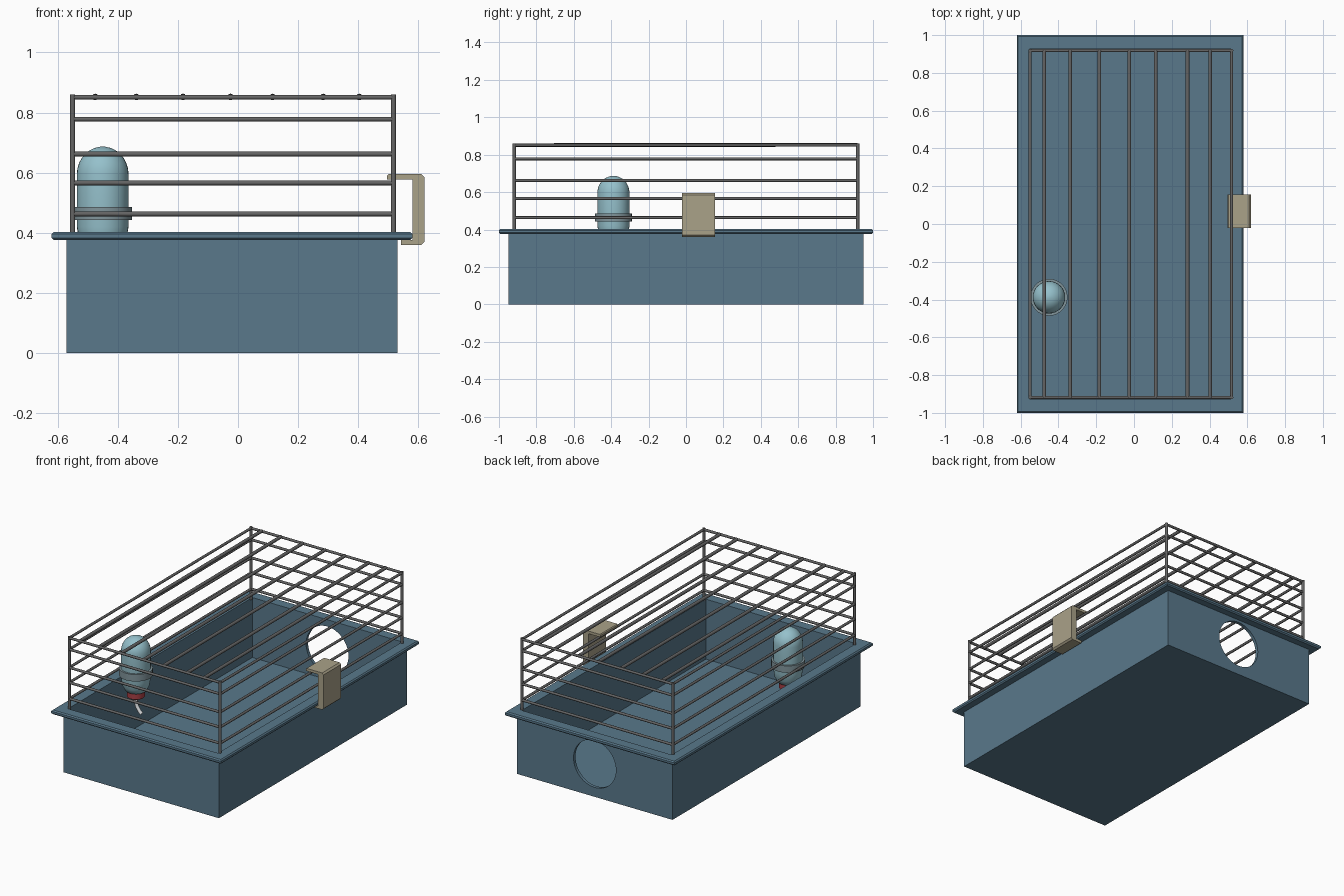
import bpy, bmesh, math
from mathutils import Vector

if "Cube" in bpy.data.objects:
    bpy.data.objects.remove(bpy.data.objects["Cube"])

CX = -0.02  # centre line of the tub


def mat(name, col):
    m = bpy.data.materials.new(name)
    m.diffuse_color = (*col, 1)
    m.use_nodes = True
    m.node_tree.nodes["Principled BSDF"].inputs["Base Color"].default_value = m.diffuse_color
    return m


BLUE = mat("tub_blue", (0.10, 0.19, 0.26))
WIRE = mat("wire_grey", (0.13, 0.13, 0.13))
AQUA = mat("bottle_aqua", (0.30, 0.53, 0.60))
BAND = mat("band_grey", (0.22, 0.30, 0.33))
RED = mat("cap_red", (0.40, 0.05, 0.06))
STEEL = mat("spout_steel", (0.70, 0.72, 0.74))
TAN = mat("clip_tan", (0.40, 0.36, 0.25))


def make(name, bm, material, smooth=False):
    bmesh.ops.recalc_face_normals(bm, faces=bm.faces)
    me = bpy.data.meshes.new(name)
    bm.to_mesh(me)
    bm.free()
    ob = bpy.data.objects.new(name, me)
    bpy.context.collection.objects.link(ob)
    me.materials.append(material)
    bpy.ops.object.select_all(action='DESELECT')
    bpy.context.view_layer.objects.active = ob
    ob.select_set(True)
    if smooth:
        bpy.ops.object.shade_smooth_by_angle(angle=math.radians(40))
    return ob


def skin(bm, rings, cap=True):
    for a, b in zip(rings, rings[1:]):
        for i in range(len(a)):
            j = (i + 1) % len(a)
            bm.faces.new((a[i], a[j], b[j], b[i]))
    if cap:
        bm.faces.new(rings[0])
        bm.faces.new(rings[-1])


def rod(bm, a, b, r=0.008, n=10):
    a, b = Vector(a), Vector(b)
    rot = (b - a).to_track_quat('Z', 'Y').to_matrix().to_4x4()
    rot.translation = (a + b) / 2
    bmesh.ops.create_cone(bm, cap_ends=True, segments=n, radius1=r, radius2=r,
                          depth=(b - a).length, matrix=rot)


def lathe(name, profile, centre, material, n=32, closed=False):
    bm = bmesh.new()
    rings = [[bm.verts.new((centre[0] + r * math.cos(2 * math.pi * i / n),
                            centre[1] + r * math.sin(2 * math.pi * i / n), z))
              for i in range(n)] for r, z in profile]
    skin(bm, rings + rings[:1] if closed else rings, not closed)
    return make(name, bm, material, True)


# tub: rectangular loops from outer base, around the rim, down to the inner floor
bm = bmesh.new()
loops = [(0, 0), (0, .376), (.043, .376), (.05, .383), (.05, .396),
         (.043, .403), (-.02, .403), (-.02, .02)]
rings = [[bm.verts.new((CX + sx * (.55 + o), sy * (.95 + o), z))
          for sx, sy in ((-1, -1), (1, -1), (1, 1), (-1, 1))] for o, z in loops]
skin(bm, rings)
tub = make("tub", bm, BLUE)

# round doorway in the back wall
bm = bmesh.new()
rod(bm, (CX, .85, .21), (CX, 1.05, .21), .15, 48)
cutter = make("doorway_cutter", bm, BLUE)
cutter.hide_render = True
mod = tub.modifiers.new("doorway", 'BOOLEAN')
mod.operation = 'DIFFERENCE'
mod.solver = 'EXACT'
mod.object = cutter
bpy.context.view_layer.objects.active = tub
bpy.ops.object.modifier_apply(modifier="doorway")
bpy.data.objects.remove(cutter)

# wire cage: corner posts, side rails, roof bars
X0, X1, Y = -.55, .517, .918
corners = [(X0, -Y), (X1, -Y), (X1, Y), (X0, Y)]
bm = bmesh.new()
for c in corners:
    rod(bm, (*c, .395), (*c, .86), .009)
make("corner_posts", bm, WIRE, True)
bm = bmesh.new()
for z in (.463, .566, .662, .778, .851):
    for i in range(4):
        rod(bm, (*corners[i], z), (*corners[(i + 1) % 4], z))
make("side_rails", bm, WIRE, True)
bm = bmesh.new()
for x in (-.475, -.338, -.183, -.025, .115, .283, .403):
    rod(bm, (x, -Y, .851), (x, Y, .853), .01)
make("roof_bars", bm, WIRE, True)

# water bottle with domed top and tapered neck
B = (-.45, -.388)
dome = [(.086 * math.cos(t), .595 + .092 * math.sin(t))
        for t in [math.radians(a) for a in range(0, 86, 12)] + [1.55]]
lathe("water_bottle", [(.045, .335), (.062, .345), (.078, .375), (.086, .42)] + dome, B, AQUA)
lathe("bottle_band", [(.085, .442), (.098, .442), (.098, .486), (.085, .486)], B, BAND, closed=True)
lathe("bottle_cap", [(.045, .30), (.052, .305), (.052, .34), (.045, .345)], B, RED)

# bent drinking spout
cu = bpy.data.curves.new("spout_path", 'CURVE')
cu.dimensions = '3D'
cu.bevel_depth = .011
cu.bevel_resolution = 3
cu.use_fill_caps = True
sp = cu.splines.new('POLY')
pts = [(0, .305), (0, .265), (.008, .24), (.025, .215), (.04, .2)]
sp.points.add(len(pts) - 1)
for p, (dx, z) in zip(sp.points, pts):
    p.co = (B[0] + dx, B[1], z, 1)
spout = bpy.data.objects.new("spout", cu)
bpy.context.collection.objects.link(spout)
cu.materials.append(STEEL)

# side clip: C-shaped profile extruded along y
prof = [(.495, .578), (.495, .59), (.5, .595), (.61, .595), (.62, .585), (.62, .37),
        (.61, .36), (.542, .36), (.542, .376), (.58, .376), (.58, .578)]
bm = bmesh.new()
skin(bm, [[bm.verts.new((x, y, z)) for x, z in prof] for y in (-.022, .155)])
make("side_clip", bm, TAN, True)
